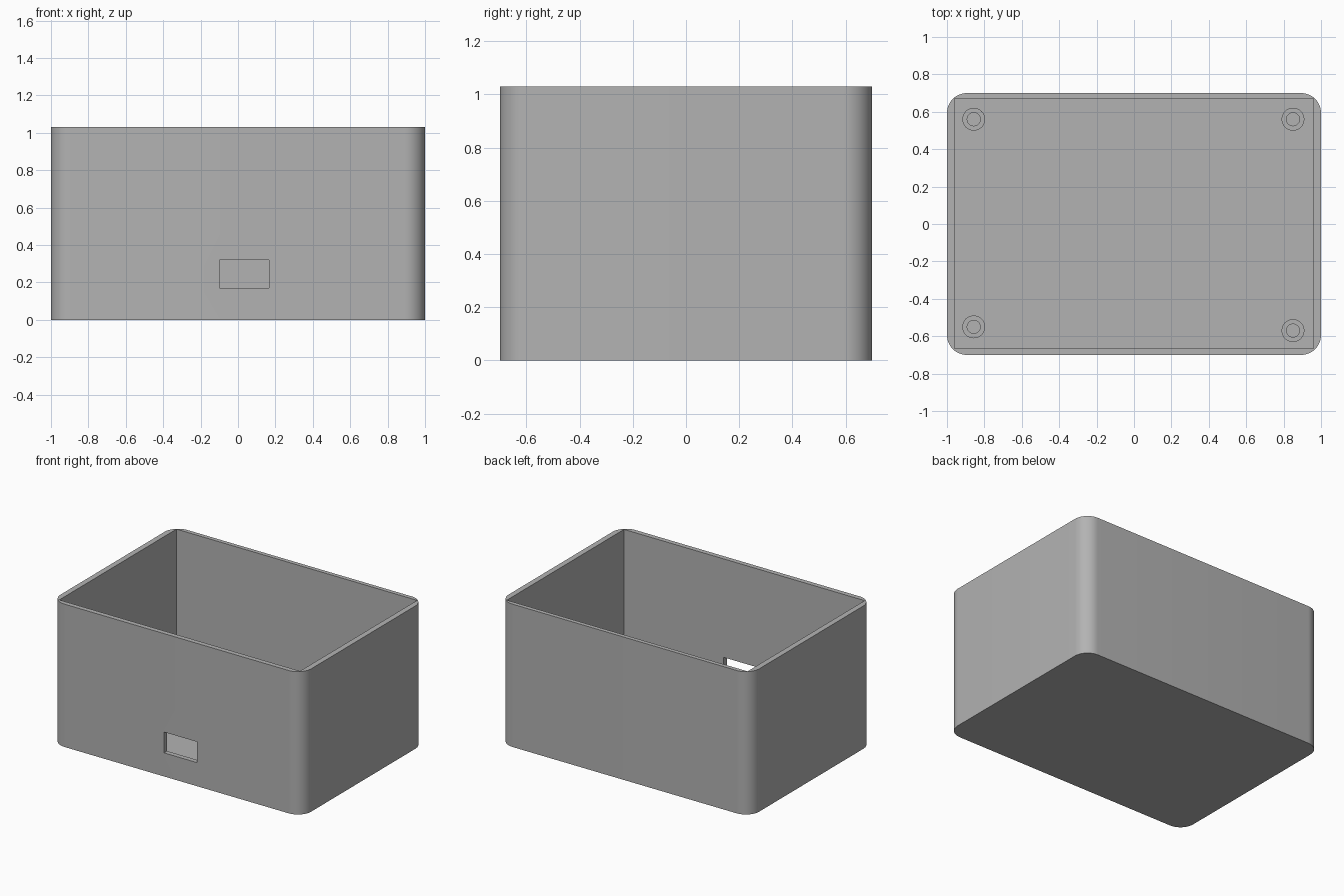
import bpy, bmesh
from math import radians, tau
from mathutils import Matrix, Vector

if "Cube" in bpy.data.objects:
    bpy.data.objects.remove(bpy.data.objects["Cube"], do_unlink=True)

HEIGHT, FLOOR, POST_TOP = 1.03, 0.04, 0.14

grey = bpy.data.materials.new("plain grey")
grey.use_nodes = True
colour = (0.45, 0.45, 0.45, 1)
grey.diffuse_color = colour
grey.node_tree.nodes["Principled BSDF"].inputs["Base Color"].default_value = colour


def add_object(name, bm):
    bmesh.ops.recalc_face_normals(bm, faces=bm.faces)
    mesh = bpy.data.meshes.new(name)
    bm.to_mesh(mesh)
    bm.free()
    mesh.materials.append(grey)
    obj = bpy.data.objects.new(name, mesh)
    bpy.context.collection.objects.link(obj)
    return obj


def block(name, low, high, corner=0):
    """Box between two corners, optionally with rounded upright edges."""
    low, high = Vector(low), Vector(high)
    bm = bmesh.new()
    bmesh.ops.create_cube(bm, size=1, matrix=Matrix.Translation((low + high) / 2)
                          @ Matrix.Diagonal((*(high - low), 1)))
    if corner:
        upright = [e for e in bm.edges
                   if abs(e.verts[0].co.z - e.verts[1].co.z) > 0.1]
        bmesh.ops.bevel(bm, geom=upright, offset=corner, segments=12,
                        profile=0.5, affect='EDGES')
    return add_object(name, bm)


def smooth(obj):
    bpy.ops.object.select_all(action='DESELECT')
    obj.select_set(True)
    bpy.context.view_layer.objects.active = obj
    bpy.ops.object.shade_smooth_by_angle(angle=radians(30))


def cut(obj, cutter):
    mod = obj.modifiers.new(cutter.name, 'BOOLEAN')
    mod.operation, mod.solver, mod.object = 'DIFFERENCE', 'EXACT', cutter
    bpy.context.view_layer.objects.active = obj
    bpy.ops.object.modifier_apply(modifier=mod.name)
    bpy.data.objects.remove(cutter, do_unlink=True)


# Open box: rounded outside, square-cornered cavity, socket slot in the front
box = block("enclosure_box", (-1, -0.7, 0), (1, 0.7, HEIGHT), corner=0.107)
cut(box, block("cavity", (-0.96, -0.665, FLOOR), (0.96, 0.67, HEIGHT + 0.2)))
cut(box, block("socket_slot", (-0.1, -0.8, 0.17), (0.165, -0.6, 0.32)))
smooth(box)


# Hollow mounting posts on the floor
def mounting_post(name, x, y):
    bm = bmesh.new()
    profile = [(0.035, FLOOR), (0.035, POST_TOP), (0.061, POST_TOP), (0.061, FLOOR)]
    verts = [bm.verts.new((r, 0, z)) for r, z in profile]
    edges = [bm.edges.new(pair) for pair in zip(verts, verts[1:] + verts[:1])]
    bmesh.ops.spin(bm, geom=verts + edges, cent=(0, 0, 0), axis=(0, 0, 1),
                   angle=tau, steps=32, use_merge=True)
    bmesh.ops.remove_doubles(bm, verts=bm.verts, dist=0.0005)
    post = add_object(name, bm)
    post.location = (x, y, 0)
    smooth(post)


mounting_post("back_right_post", -0.857, 0.56)
mounting_post("back_left_post", 0.85, 0.56)
mounting_post("front_right_post", -0.857, -0.55)
mounting_post("front_left_post", 0.85, -0.57)
